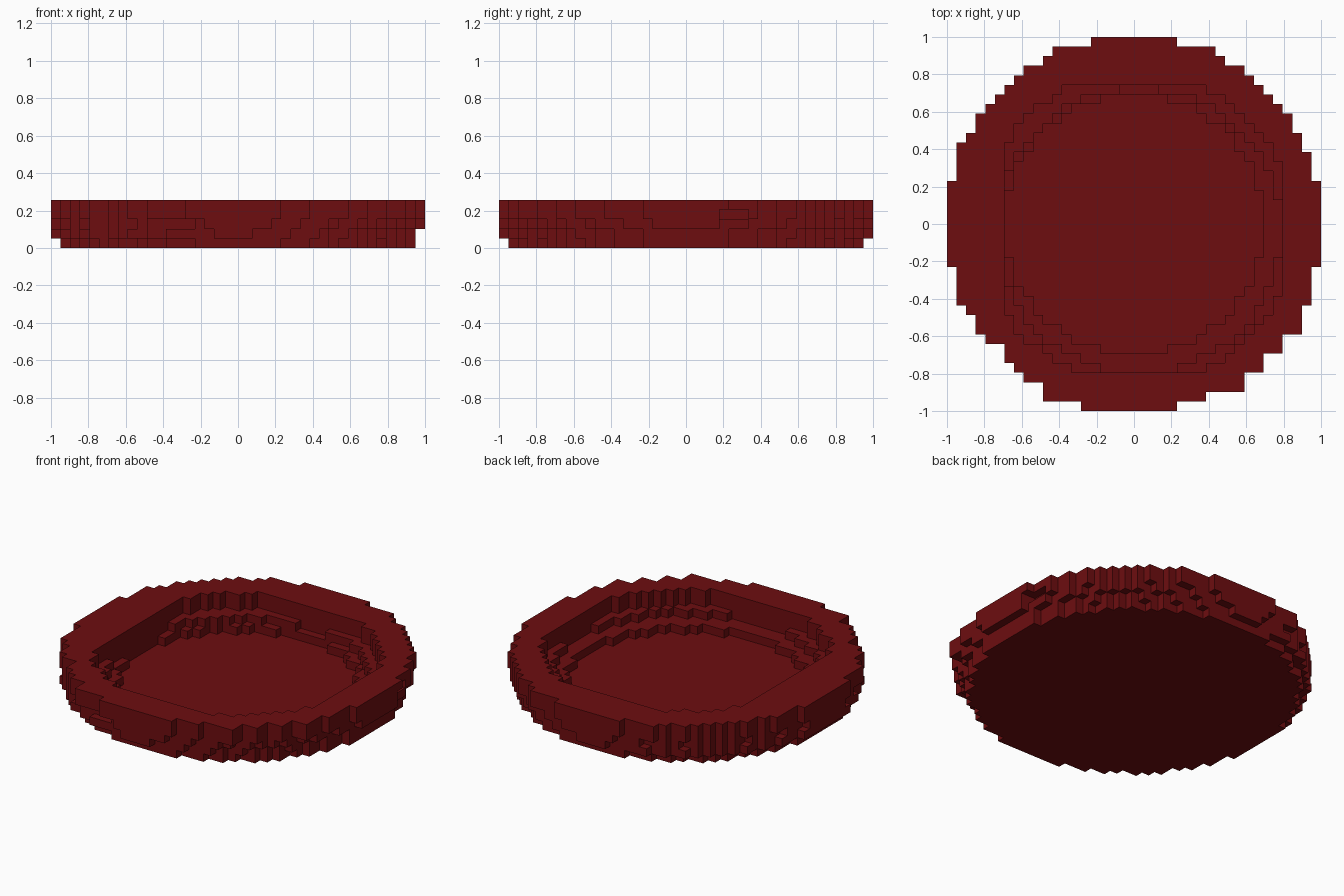
import bpy
import bmesh
from mathutils import Vector

default_cube = bpy.data.objects.get("Cube")
if default_cube:
    bpy.data.objects.remove(default_cube, do_unlink=True)

HALF = 19                      # cells from the middle to the edge
CELL = 2 / (2 * HALF + 1)      # the dish is an odd number of cells wide
LAYERS = 5

# Rim outline: first and last column of each row, from back to front
LEFT = ([15, 11, 10, 8, 7, 6, 5, 4, 3, 3, 2] + [1] * 4 + [0] * 9 + [1] * 4
        + [2, 3, 3, 4, 6, 6, 7, 8, 10, 10, 14])
RIGHT = ([24, 28, 29, 31, 32, 33, 34, 35, 36, 36, 37, 37] + [38] * 3 + [39] * 9
         + [38] * 4 + [37] * 3 + [35] * 2 + [33] * 2 + [31] * 2 + [27, 24])


def in_disc(x, y, cx, cy, radius_squared):
    return (x - cx) ** 2 + (y - cy) ** 2 <= radius_squared


def in_outline(x, y):
    row = HALF - y
    return LEFT[row] <= x + HALF < RIGHT[row]


def in_rim_opening(x, y):
    inside_box = -13 <= x <= 15 and -15 <= y <= 14
    return inside_box and in_disc(x, y, 0.3, -0.4, 264)


def is_outer_solid(x, y, layer):
    """The outside narrows toward the base."""
    if not in_outline(x, y):
        return False
    if layer == 0:
        return in_disc(x, y, 0, 0, 342)
    if layer == 1:
        return in_disc(x, y, -0.6, 0, 365)
    if layer == 2:
        notch = -7 <= x <= -5 and y <= -18
        return in_disc(x, y, 0, 0, 372) and not notch
    if layer == 3:
        slot = x >= 18 and 4 <= y <= 6
        return not slot
    return True


def is_hollow(x, y, layer):
    """The well widens in steps from the floor to the rim."""
    if layer == 0:
        return False
    if layer == 1:
        return in_disc(x, y, 0, 0, 182)
    if layer == 2:
        return in_rim_opening(x, y) and in_disc(x, y, 0.5, -0.7, 219)
    return in_rim_opening(x, y)


def build_blocks(cells):
    """Make a mesh of only the exposed faces of the filled cells."""
    bm = bmesh.new()
    corners = {}

    def corner(point):
        key = tuple(round(2 * c) for c in point)
        if key not in corners:
            corners[key] = bm.verts.new(
                (point.x * CELL, point.y * CELL, (point.z + 0.5) * CELL))
        return corners[key]

    for cell in cells:
        centre = Vector(cell)
        for axis in range(3):
            for sign in (-1, 1):
                normal = Vector((0, 0, 0))
                normal[axis] = sign
                if tuple(int(c) for c in centre + normal) in cells:
                    continue
                u = Vector((0, 0, 0))
                u[(axis + 1) % 3] = 0.5
                v = normal.cross(u)
                middle = centre + normal / 2
                ring = (middle - u - v, middle + u - v,
                        middle + u + v, middle - u + v)
                bm.faces.new([corner(p) for p in ring])
    return bm


# Stepped dish
span = range(-HALF, HALF + 1)
filled = {(x, y, layer)
          for layer in range(LAYERS) for x in span for y in span
          if is_outer_solid(x, y, layer) and not is_hollow(x, y, layer)}
bm = build_blocks(filled)
mesh = bpy.data.meshes.new("stepped_dish")
bm.to_mesh(mesh)
bm.free()
dish = bpy.data.objects.new("stepped_dish", mesh)
bpy.context.collection.objects.link(dish)

# Colour
red = bpy.data.materials.new("dark_red")
red.use_nodes = True
colour = (0.155, 0.004, 0.005, 1)
red.diffuse_color = colour
red.node_tree.nodes["Principled BSDF"].inputs["Base Color"].default_value = colour
mesh.materials.append(red)
